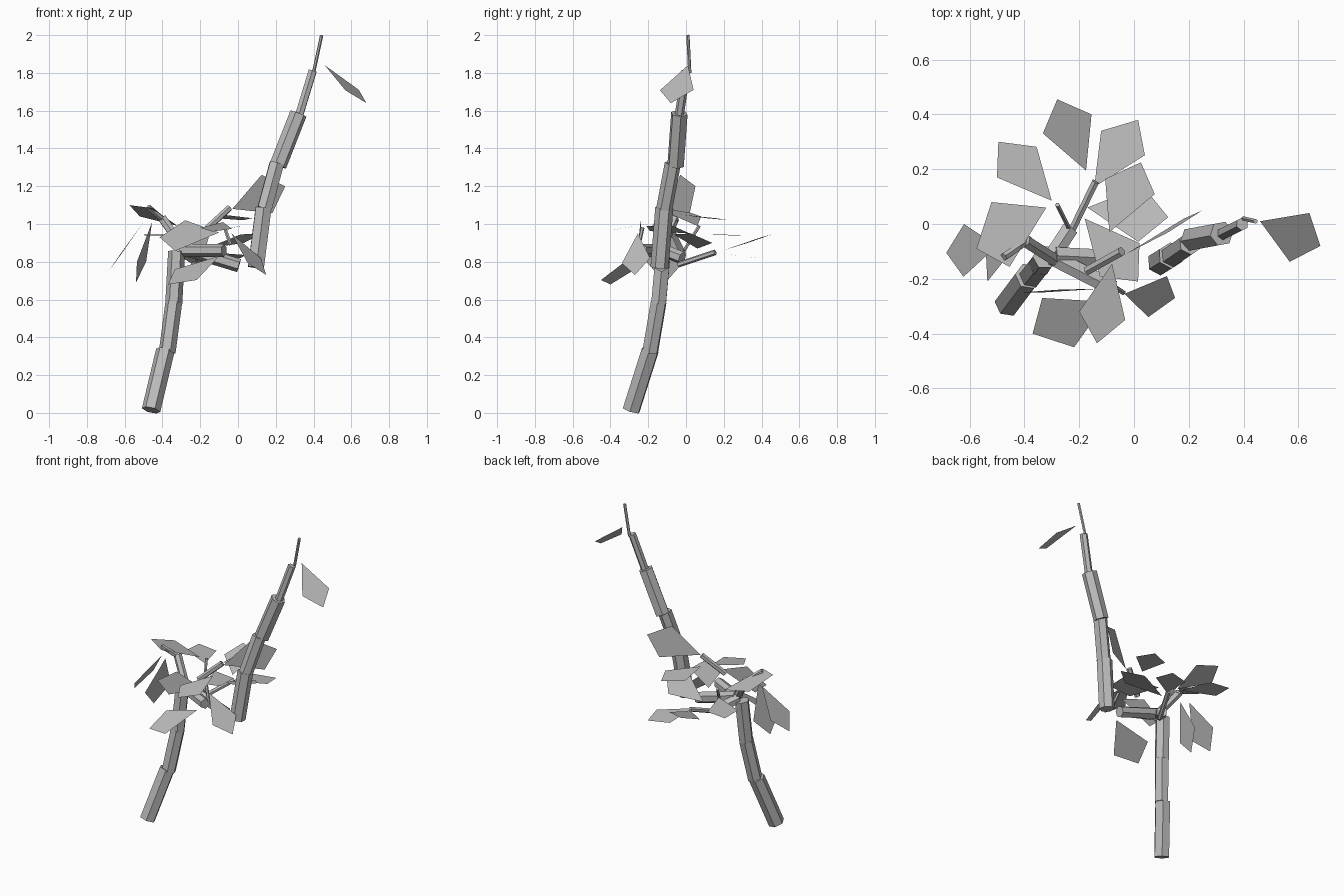
import bpy
import bmesh
from mathutils import Vector

cube = bpy.data.objects.get("Cube")
if cube:
    bpy.data.objects.remove(cube, do_unlink=True)

grey = bpy.data.materials.new("plain grey")
grey.use_nodes = True
grey.diffuse_color = (0.5, 0.5, 0.5, 1)
grey.node_tree.nodes["Principled BSDF"].inputs["Base Color"].default_value = (0.5, 0.5, 0.5, 1)


def add_object(name, bm):
    mesh = bpy.data.meshes.new(name)
    bm.to_mesh(mesh)
    bm.free()
    mesh.materials.append(grey)
    obj = bpy.data.objects.new(name, mesh)
    bpy.context.collection.objects.link(obj)


def segment(name, start, end, radius):
    """Closed six-sided rod between two points."""
    start, end = Vector(start), Vector(end)
    axis = end - start
    bm = bmesh.new()
    bmesh.ops.create_cone(bm, cap_ends=True, segments=6, radius1=radius,
                          radius2=radius, depth=axis.length)
    bmesh.ops.rotate(bm, verts=bm.verts, matrix=axis.to_track_quat("Z", "Y").to_matrix())
    bmesh.ops.translate(bm, verts=bm.verts, vec=(start + end) / 2)
    add_object(name, bm)


def leaf(name, root, tip, side):
    """Flat kite; the second side corner mirrors the first across the midrib."""
    root, tip, side = Vector(root), Vector(tip), Vector(side)
    other = 2 * root.lerp(tip, 0.655) - side
    corners = [root, side, tip, other]
    # keep the face pointing upwards
    if (side - root).cross(other - root).z < 0:
        corners.reverse()
    bm = bmesh.new()
    bm.faces.new([bm.verts.new(c) for c in corners])
    add_object(name, bm)


# Lower trunk
segment("trunk_base", (-.46, -.29, .015), (-.385, -.19, .33), .05)
segment("trunk_middle", (-.375, -.19, .32), (-.34, -.145, .585), .045)
segment("trunk_top", (-.34, -.145, .58), (-.325, -.12, .855), .045)

# Upper stem leaning to the side
segment("stem_lower", (.095, -.14, .77), (.135, -.115, 1.085), .048)
segment("stem_middle", (.14, -.115, 1.08), (.205, -.07, 1.32), .043)
segment("stem_upper", (.212, -.055, 1.31), (.32, -.035, 1.585), .046)
segment("stem_thin", (.325, -.035, 1.58), (.395, 0, 1.81), .024)
segment("stem_tip", (.40, .02, 1.80), (.443, .01, 2.0), .009)

# Branches spreading from the top of the trunk
segment("branch_cross", (-.29, -.115, .87), (.005, -.13, .78), .036)
segment("branch_front", (-.30, -.12, .86), (-.075, -.235, .86), .034)
segment("branch_back", (-.30, -.12, .86), (-.235, -.02, .82), .034)
segment("branch_side", (-.29, -.13, .87), (-.40, -.06, 1.03), .025)

# Thin twigs carrying the leaves
segment("twig_upper", (-.17, -.17, .97), (-.045, -.10, 1.085), .018)
segment("twig_front", (-.04, -.25, .89), (-.07, -.23, .98), .010)
segment("twig_back", (-.235, -.04, .785), (-.14, .155, .85), .015)
segment("twig_rear_upright", (-.24, -.01, .86), (-.28, .07, .99), .009)
segment("twig_side", (-.38, -.055, 1.01), (-.475, -.12, 1.09), .015)

# Leaves: root, tip, one side corner
LEAVES = {
    "leaf_top": ((.46, .01, 1.84), (.68, -.08, 1.64), (.64, .04, 1.71)),
    "leaf_stem": ((-.03, -.11, 1.08), (.25, .05, 1.20), (.125, -.03, 1.26)),
    "leaf_back": ((-.175, .195, .86), (-.28, .455, .945), (-.155, .40, .93)),
    "leaf_back_left": ((-.145, .135, .85), (.015, .38, .82), (-.12, .34, .825)),
    "leaf_back_right": ((-.30, .085, .945), (-.495, .30, .94), (-.50, .17, .945)),
    "leaf_side_high": ((-.32, .06, .99), (-.575, -.09, 1.10), (-.52, .08, 1.04)),
    "leaf_side_outer": ((-.50, -.08, 1.01), (-.685, -.105, .75), (-.62, 0, .845)),
    "leaf_side_inner": ((-.455, -.11, 1.01), (-.54, -.11, .69), (-.535, -.21, .80)),
    "leaf_front_low": ((-.10, -.284, .83), (-.37, -.40, .68), (-.335, -.27, .76)),
    "leaf_front": ((-.08, -.145, 1.01), (-.135, -.435, .96), (-.20, -.32, .98)),
    "leaf_front_left": ((-.035, -.255, .95), (.15, -.27, .73), (.12, -.19, .82)),
    "leaf_front_upright": ((-.10, -.235, .955), (-.415, -.25, .93), (-.28, -.24, 1.02)),
    "leaf_middle_high": ((-.09, -.03, 1.05), (.025, .225, 1.02), (-.105, .165, 1.03)),
    "leaf_middle_left": ((-.17, .06, .87), (.125, .025, .95), (.015, -.065, .945)),
    "leaf_middle_front": ((-.18, .02, .95), (.015, -.21, .99), (.02, -.07, .99)),
}
for name, points in LEAVES.items():
    leaf(name, *points)
